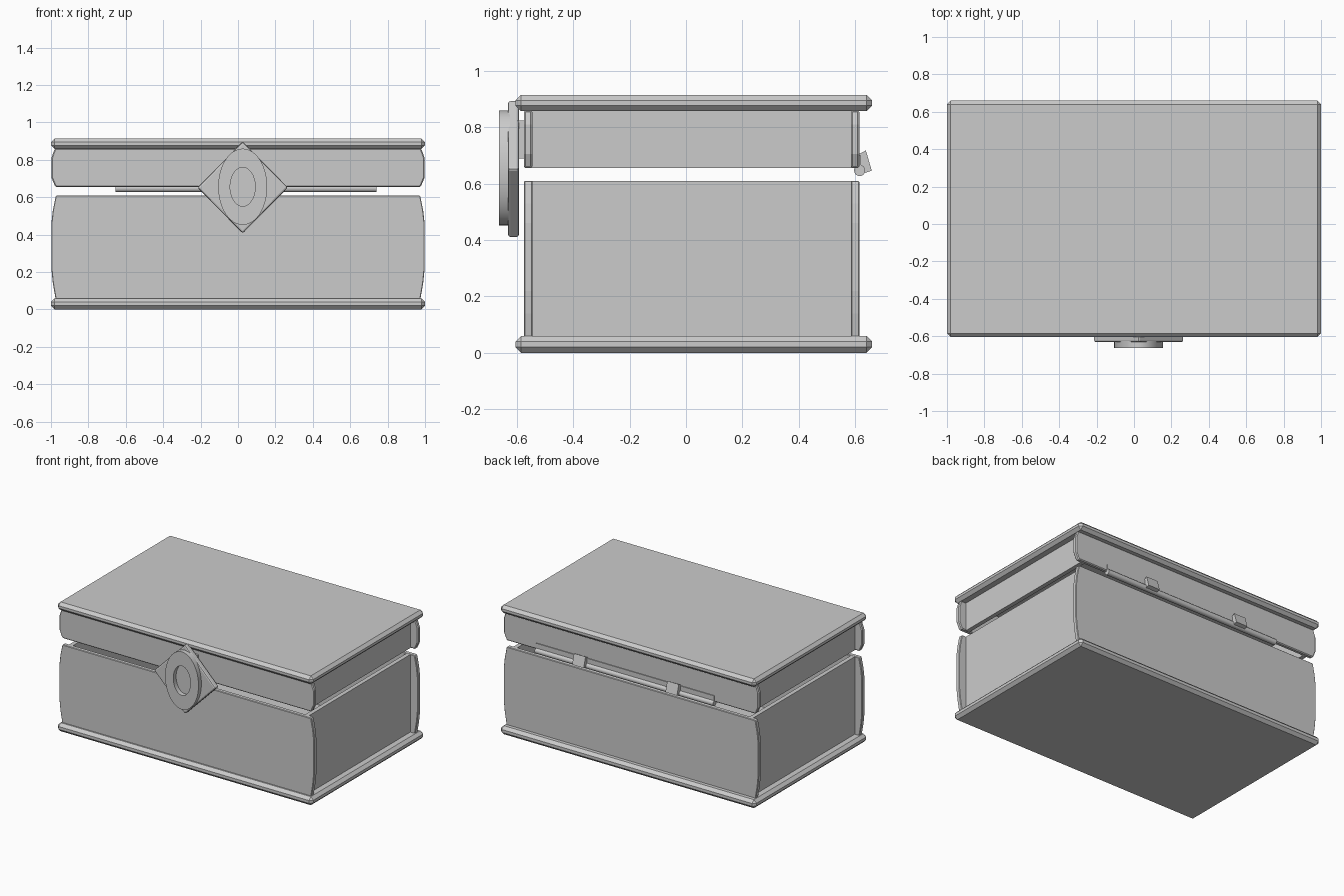
import bpy, bmesh, math
from mathutils import Matrix

if "Cube" in bpy.data.objects:
    bpy.data.objects.remove(bpy.data.objects["Cube"])

CY = 0.0275   # centre of the box in y (the clasp sticks out in front)
CX, CZ = 0.025, 0.652   # clasp centre


def finish(name, bm, bevel=0, segments=1, smooth=False):
    bmesh.ops.recalc_face_normals(bm, faces=bm.faces[:])
    me = bpy.data.meshes.new(name)
    bm.to_mesh(me)
    bm.free()
    ob = bpy.data.objects.new(name, me)
    bpy.context.collection.objects.link(ob)
    if bevel:
        m = ob.modifiers.new("bevel", 'BEVEL')
        m.width, m.segments = bevel, segments
    if smooth:
        bpy.context.view_layer.objects.active = ob
        ob.select_set(True)
        bpy.ops.object.shade_smooth_by_angle(angle=math.radians(30))
        ob.select_set(False)
    return ob


def box(name, x, y, z, bevel=0):
    bm = bmesh.new()
    bmesh.ops.create_cube(bm, size=1)
    for v in bm.verts:
        for i, (a, b) in enumerate((x, y, z)):
            v.co[i] = a if v.co[i] < 0 else b
    return finish(name, bm, bevel)


def prism(name, points, y0, y1, bevel=0, segments=1, smooth=False):
    """Outline in x/z, extruded along y."""
    bm = bmesh.new()
    face = bm.faces.new([bm.verts.new((x, y0, z)) for x, z in points])
    new = bmesh.ops.extrude_face_region(bm, geom=[face])["geom"]
    for v in new:
        if isinstance(v, bmesh.types.BMVert):
            v.co.y = y1
    return finish(name, bm, bevel, segments, smooth)


# base and top plates
box("base_plate", (-1, 1), (-0.605, 0.66), (0, 0.06), 0.02)
box("top_plate", (-1, 1), (-0.605, 0.66), (0.857, 0.915), 0.02)

# front and back panels with bowed ends
body_side = [(0.975, 0.055), (0.99, 0.14), (0.998, 0.22), (0.998, 0.46),
             (0.99, 0.53), (0.975, 0.605), (0.97, 0.61)]
lid_side = [(0.97, 0.655), (0.977, 0.657), (0.998, 0.705), (0.998, 0.81), (0.98, 0.86)]
for part, side in (("body", body_side), ("lid", lid_side)):
    outline = side + [(-x, z) for x, z in reversed(side)]
    prism(part + "_front_panel", outline, -0.575, -0.545, 0.006)
    prism(part + "_back_panel", outline, 0.585, 0.615, 0.006)

# recessed side walls
for tag, s in (("left", -1), ("right", 1)):
    xs = sorted((s * 0.91, s * 0.94))
    box("body_side_" + tag, xs, (-0.55, 0.59), (0.055, 0.609))
    box("lid_side_" + tag, xs, (-0.55, 0.59), (0.655, 0.86))

# diamond clasp and its mount on the lid
diamond = [(CX, CZ + 0.245), (CX + 0.242, CZ), (CX, CZ - 0.245), (CX - 0.242, CZ)]
prism("clasp_diamond", diamond, -0.632, -0.592, 0.01, 2)
box("clasp_mount", (CX - 0.07, CX + 0.07), (-0.6, -0.57), (0.69, 0.825))

# oval ring on the clasp
bm = bmesh.new()
N = 48
section = [(0.131, 0.204, -0.625), (0.131, 0.204, -0.664),
           (0.067, 0.104, -0.664), (0.067, 0.104, -0.625)]
loops = [[bm.verts.new((CX + a * math.cos(i * math.tau / N), y,
                        CZ + 0.004 + b * math.sin(i * math.tau / N)))
          for i in range(N)] for a, b, y in section]
for k in range(4):
    p, q = loops[k], loops[(k + 1) % 4]
    for i in range(N):
        j = (i + 1) % N
        bm.faces.new((p[i], p[j], q[j], q[i]))
finish("clasp_ring", bm, smooth=True)

# hinge rod and leaf
HX, HALF = 0.0425, 0.698
bm = bmesh.new()
bmesh.ops.create_cone(bm, cap_ends=True, segments=16, radius1=0.02, radius2=0.02,
                      depth=2 * HALF,
                      matrix=Matrix.Translation((HX, 0.616, 0.647)) @ Matrix.Rotation(math.pi / 2, 4, 'Y'))
finish("hinge_rod", bm, smooth=True)
box("hinge_leaf", (HX - HALF, HX + HALF), (0.61, 0.621), (0.645, 0.70))

# tilted hinge tabs
tab = [(0.612, 0.704), (0.638, 0.718), (0.659, 0.646), (0.622, 0.634)]
for i, x in enumerate((-0.345, 0.385)):
    bm = bmesh.new()
    ends = [[bm.verts.new((x + d, y, z)) for y, z in tab] for d in (-0.045, 0.045)]
    for e in ends:
        bm.faces.new(e)
    for k in range(4):
        m = (k + 1) % 4
        bm.faces.new((ends[0][k], ends[0][m], ends[1][m], ends[1][k]))
    finish(f"hinge_tab_{i + 1}", bm)
